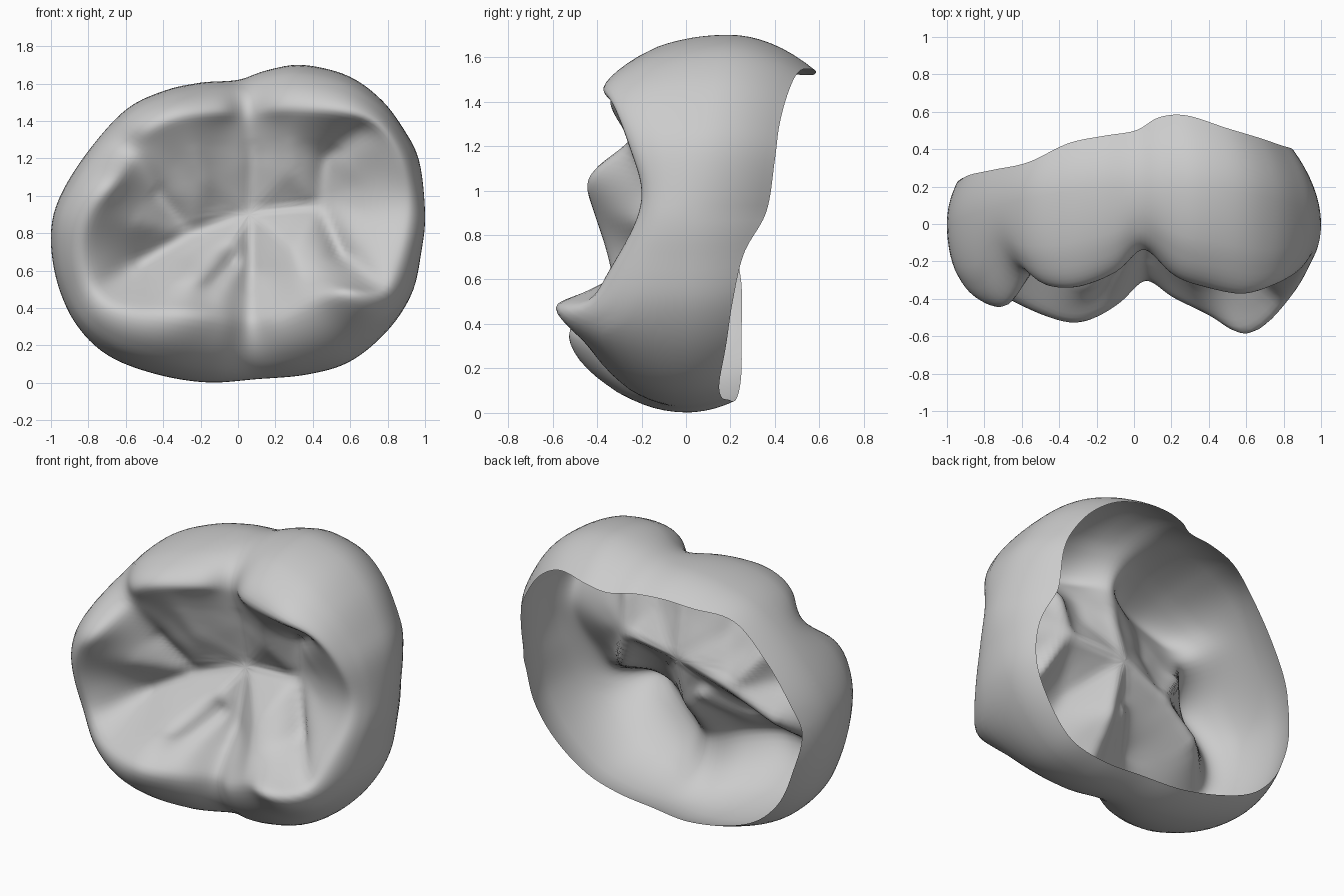
import bpy, bmesh, math
from mathutils import Vector, kdtree

if "Cube" in bpy.data.objects:
    bpy.data.objects.remove(bpy.data.objects["Cube"])

N, INNER, OUTER, SKIRT = 160, 30, 14, 8
CX, CZ = 0.06, 0.9

# widest outline seen from the front: x, z, y of the open rim behind it
OUTLINE = [(1.0, .9, .36), (.97, 1.18, .40), (.89, 1.35, .42), (.76, 1.52, .46), (.58, 1.645, .51),
           (.34, 1.70, .58), (.15, 1.67, .57), (0, 1.62, .50), (-.2, 1.605, .47), (-.4, 1.56, .43),
           (-.6, 1.46, .33), (-.8, 1.24, .29), (-.95, 1.0, .26), (-1.0, .8, .22), (-.97, .55, .25),
           (-.87, .32, .25), (-.7, .15, .25), (-.45, .05, .24), (-.17, .003, .22), (.1, .02, .19),
           (.37, .045, .16), (.6, .115, .15), (.8, .28, .18), (.93, .48, .21), (.98, .7, .26)]
# ridge line through the cusp tips and notches: x, z, y
CREST = [(.90, .95, -.20), (.86, 1.2, -.26), (.75, 1.37, -.33), (.57, 1.44, -.385), (.35, 1.46, -.34),
         (.2, 1.46, -.28), (.05, 1.44, -.13), (-.08, 1.44, -.26), (-.3, 1.42, -.345), (-.47, 1.34, -.33),
         (-.56, 1.22, -.25), (-.66, 1.06, -.45), (-.78, .9, -.42), (-.82, .72, -.36), (-.77, .52, -.33),
         (-.62, .4, -.42), (-.3, .38, -.54), (-.08, .35, -.44), (.06, .31, -.3), (.2, .35, -.4),
         (.4, .44, -.5), (.58, .5, -.61), (.76, .49, -.46), (.84, .65, -.34)]
# valley lines on the chewing face: x, z, y
GROOVES = [[(.05, 1.44, -.13), (.08, 1.2, -.06), (.07, .95, 0)],
           [(-.56, 1.22, -.25), (-.42, 1.0, -.1), (-.26, .8, -.02)],
           [(-.74, .5, -.28), (-.55, .63, -.08), (-.26, .8, -.02), (.07, .92, 0), (.44, .95, -.02)],
           [(.06, .31, -.3), (.07, .6, -.08), (.07, .92, 0)],
           [(.44, .95, -.02), (.55, .7, -.1), (.76, .49, -.38)],
           [(.44, .95, -.02), (.47, 1.2, -.05), (.66, 1.36, -.2)],
           [(-.16, .5, -.3), (-.02, .66, -.09)]]


def dense_loop(pts, steps=16):
    """Closed Catmull-Rom curve, sorted by angle round the centre."""
    out, n = [], len(pts)
    for i in range(n):
        a, b, c, d = (Vector(pts[(i + k) % n]) for k in (-1, 0, 1, 2))
        for s in range(steps):
            t = s / steps
            p = .5 * (2 * b + (c - a) * t + (2 * a - 5 * b + 4 * c - d) * t * t
                      + (3 * b - a - 3 * c + d) * t ** 3)
            out.append((math.atan2(p.y - CZ, p.x - CX) % math.tau, p))
    return sorted(out, key=lambda e: e[0])


def at_angle(loop, ang):
    """Radius and third value of a loop at an angle."""
    i = next((k for k, e in enumerate(loop) if e[0] > ang), 0)
    (a0, p), (a1, q) = loop[i - 1], loop[i]
    t = ((ang - a0) % math.tau) / max((a1 - a0) % math.tau, 1e-6)
    p = p.lerp(q, min(t, 1))
    return math.hypot(p.x - CX, p.y - CZ), p.z


def groove(x, z):
    """Distance to the valley network and its blended depth."""
    best, wsum, ysum = 9, 0, 0
    for line in GROOVES:
        for a, b in zip(line, line[1:]):
            dx, dz = b[0] - a[0], b[1] - a[1]
            t = max(0, min(1, ((x - a[0]) * dx + (z - a[1]) * dz) / (dx * dx + dz * dz)))
            d = math.hypot(x - a[0] - t * dx, z - a[1] - t * dz)
            w = 1 / (d + .02) ** 4
            best, wsum, ysum = min(best, d), wsum + w, ysum + w * (a[2] + t * (b[2] - a[2]))
    return best, ysum / wsum


outline, crest = dense_loop(OUTLINE), dense_loop(CREST)
tree = kdtree.KDTree(len(crest))
for i, (_, p) in enumerate(crest):
    tree.insert((p.x, p.y, 0), i)
tree.balance()


def face_height(x, z):
    """Chewing face: valleys rising to the nearby crest."""
    d, gy = groove(x, z)
    near = tree.find_n((x, z, 0), 48)
    e = near[0][2]
    ws = [1 / (q[2] + .03) ** 3 for q in near]
    cy = sum(w * crest[q[1]][1].z for w, q in zip(ws, near)) / sum(ws)
    return gy + (cy - gy) * (d / (d + e + 1e-6)) ** .9


def soft_height(x, z, s):
    """Average over a small disc to round the valleys."""
    total = 2 * face_height(x, z)
    for k in range(6):
        total += face_height(x + s * math.cos(k * math.pi / 3), z + s * math.sin(k * math.pi / 3))
    return total / 8


bm = bmesh.new()
rings = [[] for _ in range(INNER + OUTER + SKIRT)]
for j in range(N):
    ang = math.tau * j / N
    ca, sa = math.cos(ang), math.sin(ang)
    ro, rim_y = at_angle(outline, ang)
    rc, yc = at_angle(crest, ang)
    wide_y = .2 * max(0, sa)
    col = []
    # chewing face
    for k in range(1, INNER):
        r = rc * k / INNER
        col.append((r, soft_height(CX + r * ca, CZ + r * sa, min(.035, (rc - r) * .5))))
    col.append((rc, yc))
    # rounded outer wall
    for k in range(1, OUTER + 1):
        t = math.pi / 2 * k / OUTER
        col.append((rc + (ro - rc) * math.sin(t), wide_y + (yc - wide_y) * math.cos(t)))
    # wall tapering to the open rim
    for k in range(1, SKIRT + 1):
        dy = (rim_y - wide_y) * k / SKIRT
        col.append((ro - 1.1 * dy * dy, wide_y + dy))
    for ring, (r, y) in zip(rings, col):
        ring.append(bm.verts.new((CX + r * ca, y, CZ + r * sa)))

centre = bm.verts.new((CX, soft_height(CX, CZ, .035), CZ))
for j in range(N):
    i = (j + 1) % N
    bm.faces.new((centre, rings[0][j], rings[0][i]))
    for a, b in zip(rings, rings[1:]):
        bm.faces.new((a[j], b[j], b[i], a[i]))

# round off the crest
soft = [v for ring in rings[INNER - 9:INNER + 7] for v in ring]
for _ in range(5):
    bmesh.ops.smooth_vert(bm, verts=soft, factor=.5, use_axis_x=True, use_axis_y=True, use_axis_z=True)
bmesh.ops.recalc_face_normals(bm, faces=bm.faces)
if centre.link_faces[0].normal.y > 0:
    bmesh.ops.reverse_faces(bm, faces=bm.faces)
for f in bm.faces:
    f.smooth = True

mesh = bpy.data.meshes.new("molar_crown")
bm.to_mesh(mesh)
bm.free()
crown = bpy.data.objects.new("molar_crown", mesh)
bpy.context.collection.objects.link(crown)
